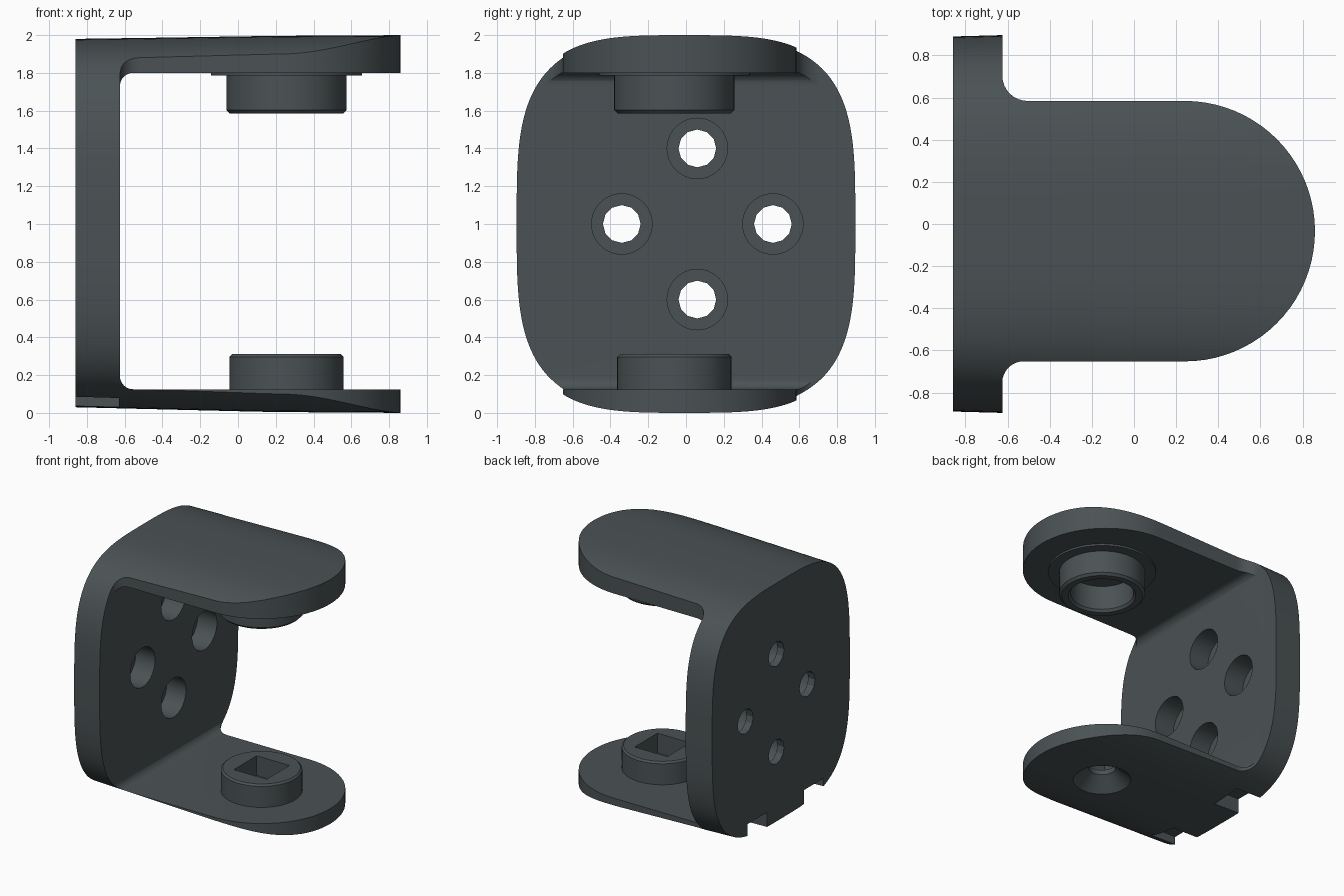
import bpy, bmesh
from math import sin, cos, pi, radians, copysign

if "Cube" in bpy.data.objects:
    bpy.data.objects.remove(bpy.data.objects["Cube"])


def loft(name, rings):
    """Closed solid through rings of equal point count."""
    bm = bmesh.new()
    vs = [[bm.verts.new(p) for p in ring] for ring in rings]
    n = len(vs[0])
    for a, b in zip(vs, vs[1:]):
        for i in range(n):
            j = (i + 1) % n
            bm.faces.new((a[i], a[j], b[j], b[i]))
    bm.faces.new(vs[0])
    bm.faces.new(vs[-1])
    bmesh.ops.recalc_face_normals(bm, faces=bm.faces[:])
    me = bpy.data.meshes.new(name)
    bm.to_mesh(me)
    bm.free()
    ob = bpy.data.objects.new(name, me)
    bpy.context.collection.objects.link(ob)
    return ob


def arc(cx, cy, r, a0, a1, n):
    return [(cx + r * cos(radians(a0 + (a1 - a0) * i / n)),
             cy + r * sin(radians(a0 + (a1 - a0) * i / n))) for i in range(n + 1)]


def lathe(name, centre, profile, axis='z', n=64):
    """Stacked circles; profile holds (radius, position along axis)."""
    c = [(cos(2 * pi * i / n), sin(2 * pi * i / n)) for i in range(n)]
    u, v = centre
    if axis == 'z':
        return loft(name, [[(u + r * a, v + r * b, h) for a, b in c] for r, h in profile])
    return loft(name, [[(h, u + r * a, v + r * b) for a, b in c] for r, h in profile])


def box(name, x, y, z):
    return loft(name, [[(x[0], y[0], h), (x[1], y[0], h), (x[1], y[1], h), (x[0], y[1], h)] for h in z])


def combine(target, tool, op):
    mod = target.modifiers.new(op, 'BOOLEAN')
    mod.operation, mod.solver, mod.object = op, 'EXACT', tool
    bpy.context.view_layer.objects.active = target
    bpy.ops.object.modifier_apply(modifier=mod.name)
    bpy.data.objects.remove(tool)


# Rounded-square envelope, widening slightly toward the arm tips
def envelope(x, hy, hz, zc, n=160):
    pts = []
    for i in range(n):
        c, s = cos(2 * pi * i / n), sin(2 * pi * i / n)
        e = 2 / 3.5
        pts.append((x, copysign(abs(c) ** e, c) * hy, zc + copysign(abs(s) ** e, s) * hz))
    return pts


bracket = loft("bracket", [envelope(-0.86, 0.89, 0.975, 1.005),
                           envelope(-0.5, 0.9, 0.982, 1.003),
                           envelope(0.2, 0.92, 0.996, 1.0),
                           envelope(0.9, 0.935, 1.0, 1.0)])

# Plan outline: wide back plate, filleted into round-ended arms
plan = [(-1, -1.1), (-0.625, -1.1)]
plan += arc(-0.525, -0.752, 0.1, 180, 90, 8)
plan += arc(0.241, -0.034, 0.618, -90, 90, 40)
plan += arc(-0.505, 0.704, 0.12, 270, 180, 8)
plan += [(-0.625, 1.1), (-1, 1.1)]
combine(bracket, loft("plan", [[(x, y, h) for x, y in plan] for h in (-0.2, 2.2)]), 'INTERSECT')

# Opening between the arms, with rounded inner corners
gap = [(1.2, 0.125), (1.2, 1.8)]
gap += arc(-0.555, 1.73, 0.07, 90, 180, 8) + arc(-0.555, 0.195, 0.07, 180, 270, 8)
combine(bracket, loft("gap", [[(x, h, z) for x, z in gap] for h in (-1.3, 1.3)]), 'DIFFERENCE')

# Upper collar and socket boss, lower boss
C = (0.257, -0.062)
combine(bracket, lathe("collar", C, [(0.4, 1.785), (0.4, 1.83)]), 'UNION')
combine(bracket, lathe("upper_boss", C, [(0.3, 1.585), (0.318, 1.603), (0.318, 1.85)]), 'UNION')
combine(bracket, lathe("lower_boss", C, [(0.302, 0.09), (0.302, 0.297), (0.288, 0.311)]), 'UNION')

# Round socket above, square recess and countersunk hole below
combine(bracket, lathe("socket", C, [(0.26, 1.57), (0.235, 1.605), (0.235, 1.8)]), 'DIFFERENCE')
h = 0.148
combine(bracket, box("square_recess", (C[0] - h, C[0] + h), (C[1] - h, C[1] + h), (0.15, 0.4)), 'DIFFERENCE')
combine(bracket, lathe("countersink", C, [(0.24, -0.02), (0.22, 0.0), (0.1, 0.11), (0.1, 0.2)]), 'DIFFERENCE')

# Four counterbored screw holes in the back plate
for y, z in ((0.06, 1.4), (0.06, 0.6), (-0.34, 1.0), (0.46, 1.0)):
    combine(bracket, lathe("counterbore", (y, z), [(0.16, -0.8), (0.16, -0.5)], 'x', 48), 'DIFFERENCE')
    combine(bracket, lathe("screw_hole", (y, z), [(0.1, -1), (0.1, -0.5)], 'x', 12), 'DIFFERENCE')

# Two notches in the lower rear edge
for y0, y1 in ((0.18, 0.43), (-0.55, -0.3)):
    combine(bracket, box("notch", (-1, -0.63), (y0, y1), (-0.2, 0.15)), 'DIFFERENCE')

# Dark slate finish
slate = bpy.data.materials.new("slate")
slate.diffuse_color = (0.07, 0.085, 0.09, 1)
slate.use_nodes = True
slate.node_tree.nodes["Principled BSDF"].inputs["Base Color"].default_value = slate.diffuse_color
bracket.data.materials.clear()
bracket.data.materials.append(slate)
for p in bracket.data.polygons:
    p.material_index = 0

bpy.ops.object.select_all(action='DESELECT')
bracket.select_set(True)
bpy.context.view_layer.objects.active = bracket
bpy.ops.object.shade_smooth_by_angle(angle=radians(25))
